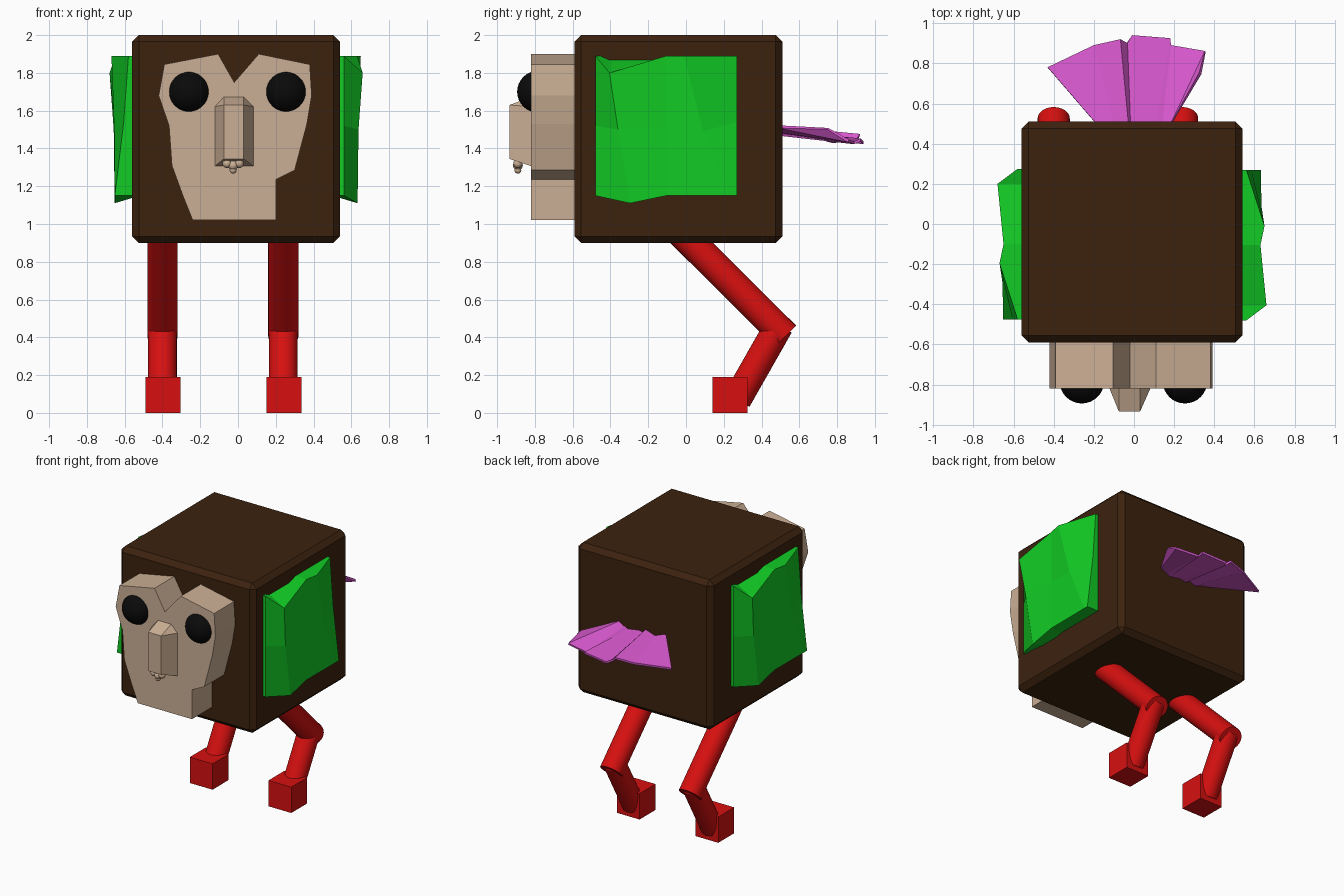
import bpy, bmesh, math
from mathutils import Vector

if "Cube" in bpy.data.objects:
    bpy.data.objects.remove(bpy.data.objects["Cube"])


def material(name, rgb):
    m = bpy.data.materials.new(name)
    m.diffuse_color = (*rgb, 1)
    m.use_nodes = True
    m.node_tree.nodes["Principled BSDF"].inputs["Base Color"].default_value = m.diffuse_color
    return m


BROWN = material("dark brown", (0.045, 0.016, 0.0045))
TAN = material("tan", (0.60, 0.43, 0.30))
RED = material("red", (0.68, 0.005, 0.005))
GREEN = material("green", (0.006, 0.60, 0.018))
PINK = material("orchid pink", (0.70, 0.10, 0.63))
BLACK = material("black", (0.003, 0.003, 0.003))


def finish(bm, name, mat, smooth=False):
    bmesh.ops.recalc_face_normals(bm, faces=bm.faces[:])
    me = bpy.data.meshes.new(name)
    bm.to_mesh(me)
    bm.free()
    me.materials.append(mat)
    ob = bpy.data.objects.new(name, me)
    bpy.context.collection.objects.link(ob)
    if smooth:
        bpy.ops.object.select_all(action='DESELECT')
        ob.select_set(True)
        bpy.context.view_layer.objects.active = ob
        bpy.ops.object.shade_smooth_by_angle(angle=math.radians(35))
    return ob


def box(name, lo, hi, mat, bevel=0):
    lo, hi = Vector(lo), Vector(hi)
    bm = bmesh.new()
    bmesh.ops.create_cube(bm, size=1)
    for v in bm.verts:
        v.co = (lo + hi) / 2 + v.co * (hi - lo)
    if bevel:
        bmesh.ops.bevel(bm, geom=bm.edges[:], offset=bevel, segments=1, affect='EDGES')
    return finish(bm, name, mat)


def tube(name, a, b, r, mat):
    a, b = Vector(a), Vector(b)
    bm = bmesh.new()
    bmesh.ops.create_cone(bm, cap_ends=True, segments=32, radius1=r, radius2=r,
                          depth=(b - a).length)
    rot = (b - a).to_track_quat('Z', 'Y')
    for v in bm.verts:
        v.co = rot @ v.co + (a + b) / 2
    return finish(bm, name, mat, True)


def ball(name, c, r, mat):
    bm = bmesh.new()
    bmesh.ops.create_uvsphere(bm, u_segments=32, v_segments=16, radius=r)
    bmesh.ops.translate(bm, vec=c, verts=bm.verts[:])
    return finish(bm, name, mat, True)


# Body: chamfered cube
box("body", (-0.56, -0.59, 0.90), (0.54, 0.51, 2.0), BROWN, 0.035)

# Face plate: extruded outline
outline = [(-0.39, 1.845), (-0.105, 1.90), (-0.02, 1.75), (0.11, 1.90), (0.38, 1.845),
           (0.39, 1.68), (0.365, 1.53), (0.30, 1.285), (0.20, 1.235), (0.20, 1.02),
           (-0.24, 1.02), (-0.29, 1.145), (-0.35, 1.31), (-0.365, 1.52), (-0.42, 1.68)]
bm = bmesh.new()
f = bm.faces.new([bm.verts.new((x, -0.82, z)) for x, z in outline])
ext = bmesh.ops.extrude_face_region(bm, geom=[f], use_keep_orig=True)
bmesh.ops.translate(bm, vec=(0, 0.26, 0),
                    verts=[g for g in ext["geom"] if isinstance(g, bmesh.types.BMVert)])
finish(bm, "face", TAN)

# Eyes
for side, x in (("left", -0.26), ("right", 0.254)):
    ball(side + "_eye", (x, -0.783, 1.70), 0.111, BLACK)

# Nose: tapered block with a peaked top, and little knobs below
bm = bmesh.new()
for x, z in ((-0.13, 1.30), (0.09, 1.30), (0.09, 1.62), (-0.13, 1.62), (-0.075, 1.68), (0.03, 1.68)):
    bm.verts.new((x, -0.80, z))
for x in (-0.075, 0.03):
    for z in (1.345, 1.63):
        bm.verts.new((x, -0.935, z))
bmesh.ops.convex_hull(bm, input=bm.verts[:])
bmesh.ops.dissolve_limit(bm, angle_limit=0.02, verts=bm.verts[:], edges=bm.edges[:])
finish(bm, "nose", TAN)
for i, (x, z, r) in enumerate(((-0.058, 1.32, 0.024), (0.006, 1.32, 0.024),
                               (-0.026, 1.31, 0.026), (-0.026, 1.285, 0.018))):
    ball("nose_knob_%d" % (i + 1), (x, -0.89, z), r, TAN)

# Legs: bent backwards at the knee, block feet
for side, x in (("left", -0.40), ("right", 0.24)):
    tube(side + "_upper_leg", (x, -0.07, 1.0), (x, 0.526, 0.406), 0.08, RED)
    tube(side + "_lower_leg", (x, 0.493, 0.462), (x, 0.27, 0.07), 0.076, RED)
    box(side + "_foot", (x - 0.09, 0.14, 0), (x + 0.095, 0.325, 0.19), RED)

# Wings: faceted slabs, the left one is the right one turned half round
rows = [[(.56, -.48, 1.89), (.66, -.405, 1.80), (.63, -.105, 1.89), (.65, -.01, 1.89), (.56, .27, 1.89)],
        [(.56, -.48, 1.52), (.638, -.36, 1.50), (.63, -.105, 1.51), (.635, .09, 1.49), (.585, .27, 1.54)],
        [(.56, -.48, 1.15), (.633, -.296, 1.11), (.63, -.105, 1.15), (.632, .24, 1.15), (.632, .27, 1.15)]]
for side in ("right", "left"):
    bm = bmesh.new()
    front = [[bm.verts.new(p) for p in r] for r in rows]
    back = [[bm.verts.new((0.50, p[1], z)) for p in r] for r, z in zip(rows, (1.89, 1.5, 1.15))]
    for g in (front, back):
        for r in range(2):
            for c in range(4):
                bm.faces.new((g[r][c], g[r][c + 1], g[r + 1][c + 1], g[r + 1][c]))
    for r in (0, 2):
        for c in range(4):
            bm.faces.new((front[r][c], front[r][c + 1], back[r][c + 1], back[r][c]))
    for c in (0, 4):
        for r in range(2):
            bm.faces.new((front[r][c], front[r + 1][c], back[r + 1][c], back[r][c]))
    if side == "left":
        for v in bm.verts:
            v.co = (-0.02 - v.co.x, -0.205 - v.co.y, v.co.z)
    finish(bm, side + "_wing", GREEN)

# Tail: pleated fan of thin feathers
base = [(-.18, 1.515), (-.10, 1.485), (-.03, 1.51), (-.02, 1.48), (.02, 1.49), (.11, 1.475), (.14, 1.49), (.18, 1.515)]
tips = [(-.43, .78, 1.435), (-.20, .89, 1.455), (-.07, .92, 1.47), (-.035, .90, 1.44),
        (-.01, .94, 1.43), (.18, .925, 1.445), (.185, .89, 1.43), (.355, .86, 1.44)]
bm = bmesh.new()
b = [bm.verts.new((x, 0.49, z)) for x, z in base]
t = [bm.verts.new(p) for p in tips]
for i in range(7):
    bm.faces.new((b[i], b[i + 1], t[i + 1], t[i]))
side_v = bm.verts.new((.33, .75, 1.505))
bm.faces.new((b[7], side_v, t[7]))
tail = finish(bm, "tail", PINK)
mod = tail.modifiers.new("thickness", 'SOLIDIFY')
mod.thickness = 0.015
mod.offset = 0
